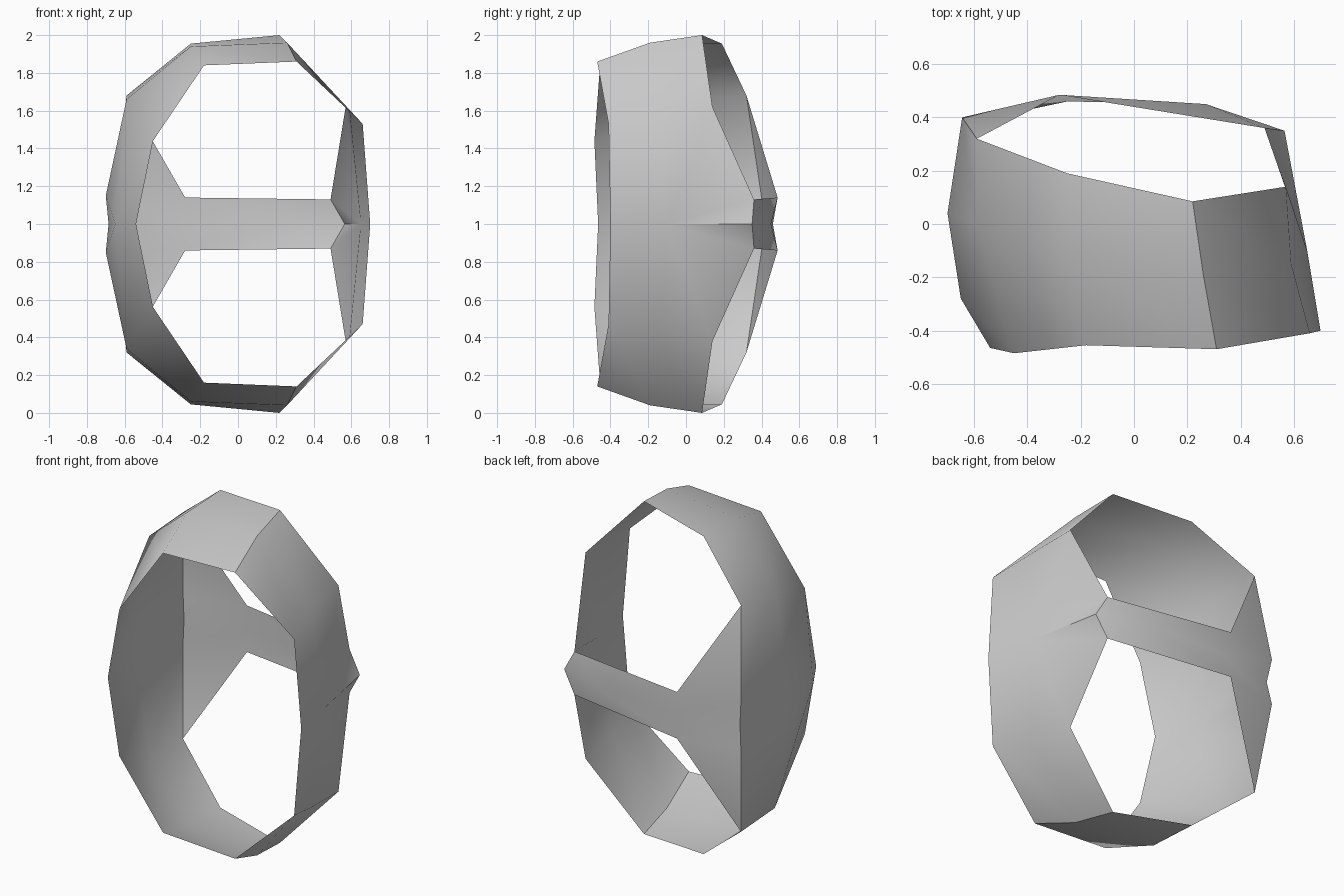
import bpy
import bmesh
import math
from mathutils import Vector

cube = bpy.data.objects.get("Cube")
if cube:
    bpy.data.objects.remove(cube, do_unlink=True)


def flat_material(name, value):
    mat = bpy.data.materials.new(name)
    mat.use_nodes = True
    colour = (value, value, value, 1)
    mat.diffuse_color = colour
    mat.node_tree.nodes["Principled BSDF"].inputs["Base Color"].default_value = colour
    return mat


# Upper half of the shell, heights measured from the mirror plane.
# Hoop sections run from the right-hand side over the crown, front to back.
hoop_sections = [
    [(.66, -.41, .53), (.59, -.15, .6), (.57, .14, .62)],
    [(.31, -.47, .86), (.26, -.19, .96), (.22, .085, 1)],
    [(-.18, -.455, .84), (-.25, -.13, .94), (-.25, .19, .955)],
    [(-.45, -.485, .44), (-.59, 0, .66), (-.59, .32, .68)],
]
# Centre line: side panel, crossbar, then the opposite panel
side_front, side_mid, side_back = (.7, -.4, 0), (.65, -.1, 0), (.565, .35, 0)
bar_mid, bar_end = (.27, .45, 0), (-.25, .46, 0)
cheek_back, cheek_mid = (-.625, .38, 0), (-.685, .04, 0)
cheek_fore, cheek_front = (-.65, -.28, 0), (-.54, -.465, 0)
# Ridge line just above the centre groove
bar_corner, bar_corner_far = (.49, .36, .13), (-.28, .485, .14)
ridge_back, ridge_mid = (-.645, .4, .14), (-.7, .04, .15)

bm = bmesh.new()
known = {}


def vert(point):
    if point not in known:
        known[point] = bm.verts.new(point)
    return known[point]


def face(*points):
    bm.faces.new([vert(p) for p in points])


# Hoop over the crown
for near, far in zip(hoop_sections, hoop_sections[1:]):
    for i in range(len(near) - 1):
        face(near[i], near[i + 1], far[i + 1], far[i])

# Side panel
front, mid, back = hoop_sections[0]
face(side_front, side_mid, mid, front)
face(side_mid, bar_corner, back, mid)
face(side_mid, side_back, bar_corner)

# Crossbar
face(side_back, bar_mid, bar_corner)
face(bar_mid, bar_end, bar_corner_far, bar_corner)

# Cheek panel
front, mid, back = hoop_sections[-1]
face(bar_end, cheek_back, ridge_back, bar_corner_far)
face(bar_corner_far, ridge_back, back)
face(ridge_back, ridge_mid, mid, back)
face(cheek_back, cheek_mid, ridge_mid, ridge_back)
face(cheek_mid, cheek_fore, ridge_mid)
face(ridge_mid, cheek_fore, mid)
face(cheek_fore, cheek_front, front, mid)

# Mirror to the lower half and turn the faces outward
bmesh.ops.mirror(bm, geom=bm.verts[:] + bm.edges[:] + bm.faces[:],
                 axis="Z", merge_dist=.001)
bmesh.ops.remove_doubles(bm, verts=bm.verts[:], dist=.001)
bmesh.ops.recalc_face_normals(bm, faces=bm.faces[:])
outward = sum(f.normal.dot(f.calc_center_median()) for f in bm.faces)
if outward < 0:
    bmesh.ops.reverse_faces(bm, faces=bm.faces[:])

mesh = bpy.data.meshes.new("frame_shell")
bm.to_mesh(mesh)
bm.free()
shell = bpy.data.objects.new("frame_shell", mesh)
shell.location = Vector((0, 0, 1))
bpy.context.collection.objects.link(shell)
mesh.materials.append(flat_material("plain_grey", .6))

# Smooth shading with the strongest folds kept sharp
bpy.ops.object.select_all(action="DESELECT")
shell.select_set(True)
bpy.context.view_layer.objects.active = shell
bpy.ops.object.shade_smooth_by_angle(angle=math.radians(45))
